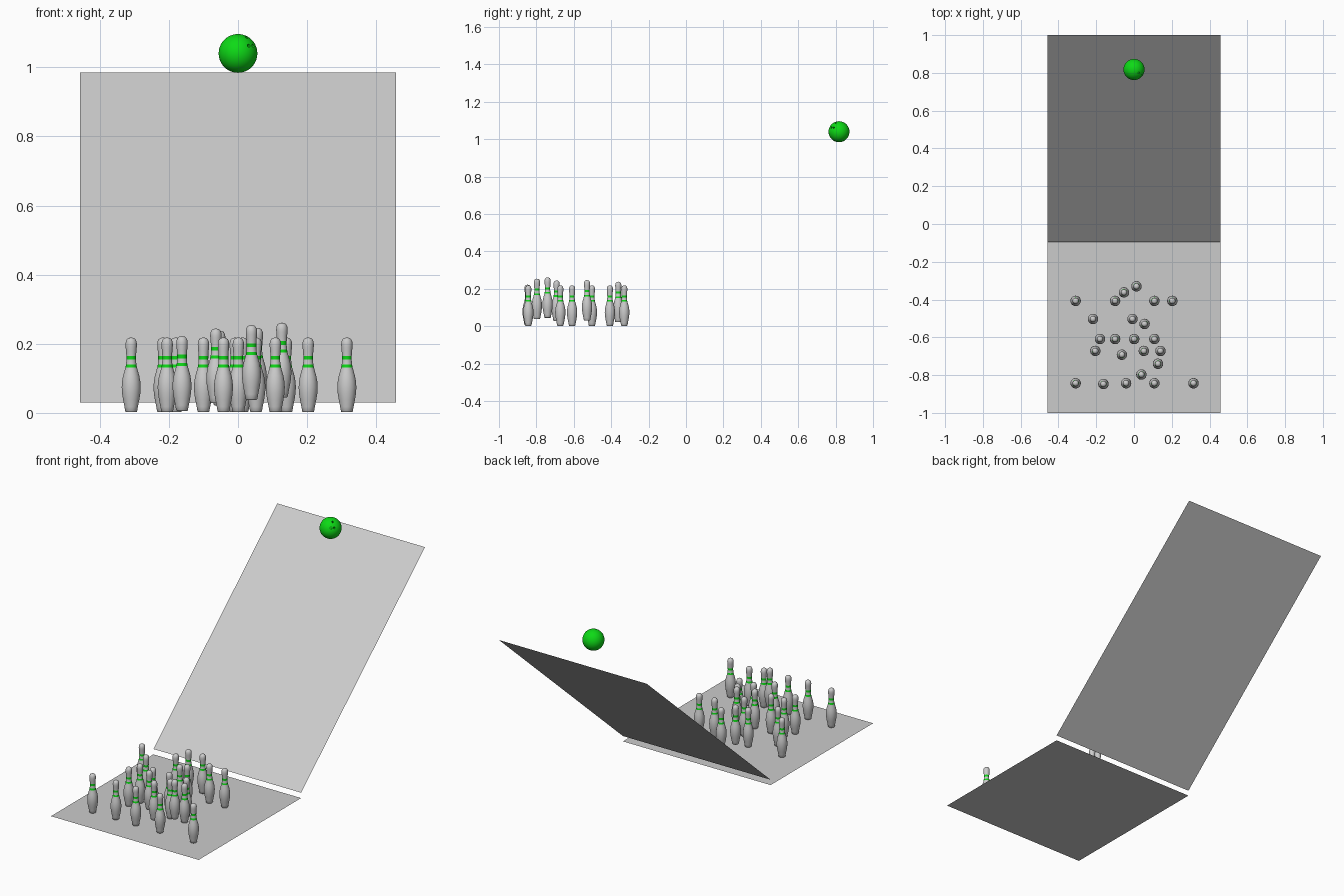
import bpy, bmesh, math
from mathutils import Vector

if "Cube" in bpy.data.objects:
    bpy.data.objects.remove(bpy.data.objects["Cube"])


def material(name, rgb):
    m = bpy.data.materials.new(name)
    m.diffuse_color = (*rgb, 1)
    m.use_nodes = True
    m.node_tree.nodes["Principled BSDF"].inputs["Base Color"].default_value = m.diffuse_color
    return m


GREY = material("light grey", (0.6, 0.6, 0.6))
GREEN = material("bright green", (0.004, 0.70, 0.008))


def add_object(name, mesh, loc=(0, 0, 0)):
    ob = bpy.data.objects.new(name, mesh)
    ob.location = loc
    bpy.context.collection.objects.link(ob)
    return ob


def sheet(name, y0, z0, y1, z1, half=0.457):
    me = bpy.data.meshes.new(name)
    me.from_pydata([(-half, y0, z0), (half, y0, z0), (half, y1, z1), (-half, y1, z1)],
                   [], [(0, 1, 2, 3)])
    me.materials.append(GREY)
    return add_object(name, me)


# Flat deck and sloping ramp (thin sheets)
sheet("pin_deck", -1.0, 0.0, -0.095, 0.0)
sheet("ramp", -0.095, 0.03, 1.0, 0.985)

# Pin profile: (radius, height), with rings at the edges of both stripes
PROFILE = [(0, 0), (0.0150, 0), (0.0170, 0.002), (0.0195, 0.016), (0.0235, 0.036),
           (0.0264, 0.054), (0.0275, 0.072), (0.0264, 0.089), (0.0235, 0.105),
           (0.0195, 0.119), (0.0168, 0.129), (0.0150, 0.138), (0.0142, 0.146),
           (0.0139, 0.152), (0.0140, 0.163), (0.0150, 0.176), (0.0162, 0.189),
           (0.0165, 0.197), (0.0154, 0.205), (0.0122, 0.2115), (0.0070, 0.2150),
           (0, 0.216)]
STRIPES = [(0.129, 0.138), (0.152, 0.163)]


def make_pin_mesh(sides=28):
    bm = bmesh.new()
    verts = [bm.verts.new((r, 0, z)) for r, z in PROFILE]
    edges = [bm.edges.new(p) for p in zip(verts, verts[1:])]
    bmesh.ops.spin(bm, geom=verts + edges, cent=(0, 0, 0), axis=(0, 0, 1),
                   angle=math.tau, steps=sides)
    bmesh.ops.remove_doubles(bm, verts=bm.verts, dist=1e-5)
    bmesh.ops.recalc_face_normals(bm, faces=bm.faces)
    for f in bm.faces:
        f.smooth = True
        z = f.calc_center_median().z
        f.material_index = int(any(a < z < b for a, b in STRIPES))
    me = bpy.data.meshes.new("pin")
    bm.to_mesh(me)
    bm.free()
    me.materials.append(GREY)
    me.materials.append(GREEN)
    return me


# Pins: rows of (y, lift, x positions)
ROWS = [
    (-0.330, 0.0, [0.013]),
    (-0.362, 0.020, [-0.053]),
    (-0.407, 0.0, [-0.309, -0.10, 0.108, 0.203]),
    (-0.503, 0.0, [-0.217, -0.008]),
    (-0.529, 0.028, [0.056]),
    (-0.609, 0.0, [-0.18, -0.10, 0.001, 0.108]),
    (-0.672, 0.0, [-0.205, 0.052, 0.14]),
    (-0.692, 0.026, [-0.064]),
    (-0.740, 0.043, [0.127]),
    (-0.797, 0.036, [0.039]),
    (-0.843, 0.0, [-0.309, -0.042, 0.108, 0.315]),
    (-0.847, 0.004, [-0.162]),
]
pin_mesh = make_pin_mesh()
for y, lift, xs in ROWS:
    for x in xs:
        add_object("pin", pin_mesh, (x, y, 0.002 + lift))

# Ball with three drilled finger holes
R = 0.056
CENTRE = Vector((0, 0.818, 1.04))
bpy.ops.mesh.primitive_uv_sphere_add(segments=48, ring_count=24, radius=R, location=CENTRE)
ball = bpy.context.object
ball.name = "ball"
ball.data.materials.append(GREEN)
for d in [(0.45, -0.32, 0.83), (0.56, -0.72, 0.40), (0.77, -0.50, 0.40)]:
    d = Vector(d).normalized()
    bpy.ops.mesh.primitive_cylinder_add(vertices=16, radius=0.0048, depth=0.04,
                                        location=CENTRE + d * R,
                                        rotation=d.to_track_quat('Z', 'Y').to_euler())
    cutter = bpy.context.object
    cutter.name = "finger_hole_cutter"
    cutter.data.materials.append(GREEN)
    cutter.hide_render = True
    cutter.hide_set(True)
    mod = ball.modifiers.new("finger_hole", 'BOOLEAN')
    mod.operation = 'DIFFERENCE'
    mod.solver = 'EXACT'
    mod.object = cutter

bpy.ops.object.select_all(action='DESELECT')
ball.select_set(True)
bpy.context.view_layer.objects.active = ball
bpy.ops.object.shade_smooth_by_angle(angle=math.radians(30))
